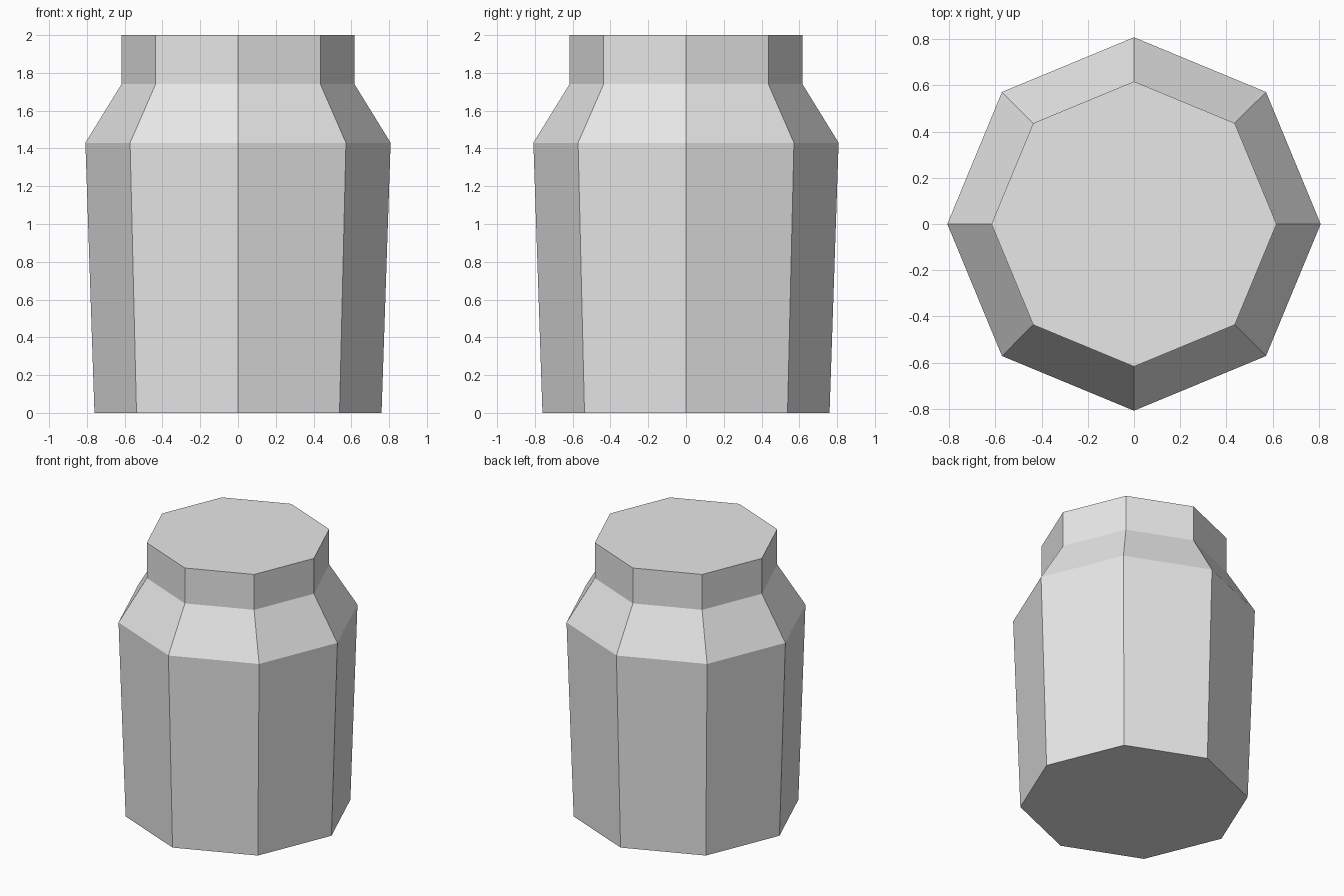
import bpy
import bmesh
from math import cos, sin, tau

cube = bpy.data.objects.get("Cube")
if cube:
    bpy.data.objects.remove(cube, do_unlink=True)

SIDES = 8
# Radius and height at base, shoulder, neck and rim
PROFILE = [(0.76, 0.0), (0.808, 1.43), (0.617, 1.74), (0.617, 2.0)]


def make_material(name, color):
    mat = bpy.data.materials.new(name)
    mat.use_nodes = True
    mat.diffuse_color = color
    for node in mat.node_tree.nodes:
        if node.type == 'BSDF_PRINCIPLED':
            node.inputs["Base Color"].default_value = color
    return mat


def lathe(name, profile, sides, mat):
    """Closed faceted solid, with corners on the x and y axes."""
    bm = bmesh.new()
    rings = [[bm.verts.new((r * cos(tau * i / sides), r * sin(tau * i / sides), z))
              for i in range(sides)] for r, z in profile]
    for low, high in zip(rings, rings[1:]):
        for i in range(sides):
            j = (i + 1) % sides
            bm.faces.new((low[i], low[j], high[j], high[i]))
    # Flat base and top
    bm.faces.new(rings[0][::-1])
    bm.faces.new(rings[-1])
    mesh = bpy.data.meshes.new(name)
    bm.to_mesh(mesh)
    bm.free()
    mesh.materials.append(mat)
    obj = bpy.data.objects.new(name, mesh)
    bpy.context.collection.objects.link(obj)
    return obj


# Octagonal jar with sloped shoulder and straight neck
grey = make_material("light grey", (0.8, 0.8, 0.8, 1.0))
lathe("jar", PROFILE, SIDES, grey)
